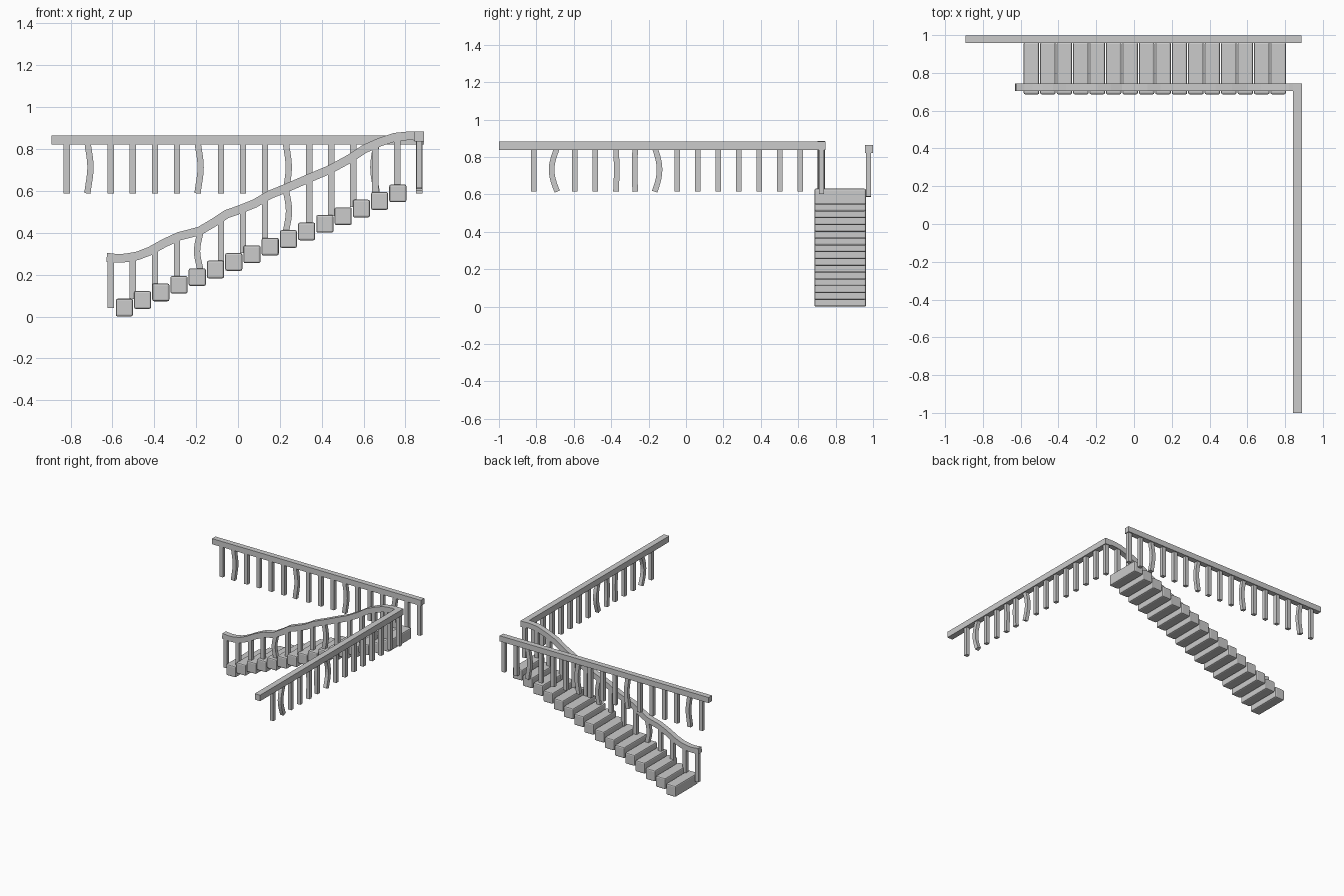
import bpy, bmesh, math
from mathutils import Vector

if "Cube" in bpy.data.objects:
    bpy.data.objects.remove(bpy.data.objects["Cube"])


def sweep(bm, path, side, width, depth):
    """Rectangular section along a planar path; side is the plane normal."""
    pts = [Vector(p) for p in path]
    side = Vector(side)
    rings = []
    for i, p in enumerate(pts):
        t = (pts[min(i + 1, len(pts) - 1)] - pts[max(i - 1, 0)]).normalized()
        n = t.cross(side).normalized()
        rings.append([bm.verts.new(p + side * a * width / 2 + n * b * depth / 2)
                      for a, b in ((-1, -1), (1, -1), (1, 1), (-1, 1))])
    for r, q in zip(rings, rings[1:]):
        for k in range(4):
            bm.faces.new((r[k], r[(k + 1) % 4], q[(k + 1) % 4], q[k]))
    bm.faces.new(rings[0][::-1])
    bm.faces.new(rings[-1])


def finish(bm, name, bevel=0.0):
    bmesh.ops.recalc_face_normals(bm, faces=bm.faces)
    me = bpy.data.meshes.new(name)
    bm.to_mesh(me)
    bm.free()
    ob = bpy.data.objects.new(name, me)
    bpy.context.collection.objects.link(ob)
    if bevel:
        m = ob.modifiers.new("bevel", 'BEVEL')
        m.width, m.segments = bevel, 2
    return ob


def baluster(bm, x, y, z0, z1, axis, warp=0.0, bow=False):
    """Square post; warped ones bend along the rail direction."""
    n = 10 if warp else 1
    path = []
    for i in range(n + 1):
        f = i / n
        d = warp * (math.sin(math.pi * f) if bow else math.cos(2 * math.pi * f * 0.8 + 0.6))
        path.append((x + d * (axis == 'x'), y + d * (axis == 'y'), z0 + (z1 - z0) * f))
    sweep(bm, path, (0, 1, 0) if axis == 'x' else (1, 0, 0), 0.028, 0.03)


xs = [-0.818 + 0.10525 * i for i in range(17)]

# Steps
bm = bmesh.new()
for i in range(16):
    x, z = -0.543 + 0.0871 * i, 0.0425 + 0.0364 * i
    sweep(bm, [(x, 0.686, z), (x, 0.963, z)], (1, 0, 0), 0.082, 0.085)
finish(bm, "steps", 0.009)

# Straight handrails
bm = bmesh.new()
sweep(bm, [(-0.892, 0.978, 0.844), (0.888, 0.978, 0.844)], (0, 1, 0), 0.042, 0.043)
finish(bm, "wall_handrail")
bm = bmesh.new()
sweep(bm, [(0.866, -1.0, 0.86), (0.866, 0.745, 0.86)], (1, 0, 0), 0.046, 0.046)
finish(bm, "landing_handrail")

# Wavy stair handrail: x and centre height
wave = [(-.627, .284), (-.58, .278), (-.535, .28), (-.48, .29), (-.42, .313), (-.35, .352),
        (-.28, .384), (-.185, .408), (-.11, .452), (-.055, .489), (.005, .51), (.08, .54),
        (.15, .581), (.245, .62), (.34, .661), (.44, .703), (.53, .752), (.605, .801),
        (.68, .834), (.75, .857), (.82, .864), (.887, .859)]
bm = bmesh.new()
sweep(bm, [(x, 0.724, z) for x, z in wave], (0, 1, 0), 0.041, 0.041)
finish(bm, "stair_handrail")


def rail_z(x):
    for (x0, z0), (x1, z1) in zip(wave, wave[1:]):
        if x0 <= x <= x1:
            return z0 + (z1 - z0) * (x - x0) / (x1 - x0)
    return wave[-1][1]


# Balusters below the wall handrail
bm = bmesh.new()
warps = {1: -0.008, 6: -0.008, 10: -0.008, 14: 0.009}
for i, x in enumerate(xs):
    baluster(bm, x, 0.976, 0.588, 0.835, 'x', warps.get(i, 0))
finish(bm, "wall_balusters")

# Balusters standing on the stairs
bm = bmesh.new()
warps = {6: 0.009, 10: -0.009}
for i, x in enumerate(xs[2:], 2):
    z0 = min(0.04 + 0.417 * (x + 0.608), 0.602)
    baluster(bm, x, 0.724, z0, rail_z(x), 'x', warps.get(i, 0))
finish(bm, "stair_balusters")

# Balusters below the landing handrail
bm = bmesh.new()
warps = {1: -0.03, 4: 0.004, 5: -0.004, 6: 0.026}
for i in range(14):
    y = -0.813 + 0.1096 * i
    y += {1: 0.015, 6: -0.012, 5: -0.006}.get(i, 0)
    baluster(bm, 0.866, y, 0.615, 0.85, 'y', warps.get(i, 0), True)
finish(bm, "landing_balusters")
